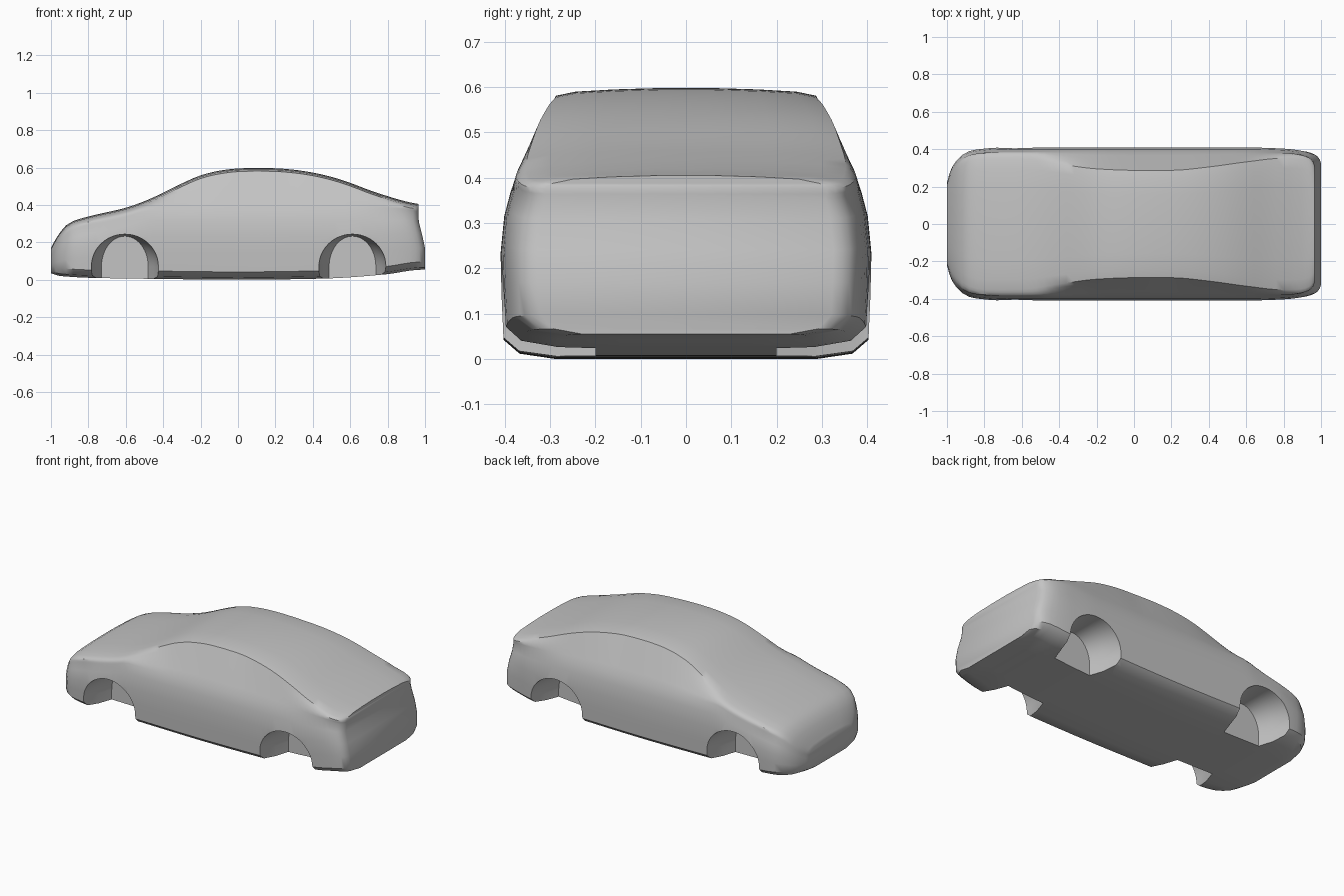
import bpy, bmesh, math

if "Cube" in bpy.data.objects:
    bpy.data.objects.remove(bpy.data.objects["Cube"], do_unlink=True)

# Single body paint
paint = bpy.data.materials.new("body_grey")
paint.use_nodes = True
GREY = (0.55, 0.55, 0.55, 1)
paint.diffuse_color = GREY
bsdf = next(n for n in paint.node_tree.nodes if n.type == 'BSDF_PRINCIPLED')
bsdf.inputs["Base Color"].default_value = GREY
bsdf.inputs["Roughness"].default_value = 0.6

# Guide curves along the length: (x, value)
TOP = [(-1, .17), (-.97, .225), (-.94, .268), (-.9, .306), (-.8, .338), (-.6, .385),
       (-.5, .42), (-.4, .465), (-.3, .515), (-.2, .558), (-.1, .583), (0, .595),
       (.1, .598), (.2, .596), (.3, .588), (.4, .573), (.5, .55), (.6, .518),
       (.7, .48), (.8, .447), (.9, .424), (1, .405)]
BOTTOM = [(-1, .035), (-.95, .02), (-.78, .01), (-.4, .004), (0, 0), (.45, .006),
          (.8, .03), (.93, .05), (1, .055)]
WIDTH = [(-1, .22), (-.985, .275), (-.96, .325), (-.92, .368), (-.88, .39), (-.82, .401),
         (-.7, .409), (0, .408), (.6, .409), (.8, .403), (.9, .393), (.95, .381),
         (.975, .368), (.99, .352), (1, .325)]
ROOF_EDGE = [(-1, .19), (-.95, .27), (-.9, .325), (-.8, .35), (-.6, .348), (-.4, .321),
             (-.2, .295), (0, .287), (.2, .287), (.4, .305), (.6, .332), (.8, .352),
             (.95, .345), (1, .31)]


def curve(keys, x):
    """Smooth Hermite interpolation that never overshoots its keys."""
    def secant(i):
        return (keys[i + 1][1] - keys[i][1]) / (keys[i + 1][0] - keys[i][0])

    def slope(i):
        if i == 0 or i == len(keys) - 1:
            return secant(min(i, len(keys) - 2))
        a, b = secant(i - 1), secant(i)
        return 2 * a * b / (a + b) if a * b > 0 else 0

    for i in range(len(keys) - 1):
        (x0, v0), (x1, v1) = keys[i], keys[i + 1]
        if x <= x1:
            h = x1 - x0
            t = (x - x0) / h
            return (v0 * (1 + 2 * t) * (1 - t) ** 2 + slope(i) * h * t * (1 - t) ** 2
                    + v1 * t * t * (3 - 2 * t) + slope(i + 1) * h * t * t * (t - 1))
    return keys[-1][1]


def half_section(x):
    """Half cross-section (y, z) from the floor up to the roof."""
    top, low, w = curve(TOP, x), curve(BOTTOM, x), curve(WIDTH, x)
    belt = min(.37, top - .05)
    mid = min(.25, low + .62 * (belt - low))
    edge_z = top - .017
    edge_y = min(curve(ROOF_EDGE, x), .9 * w)
    pts = [(.35 * w, low), (.7 * w, low), (.9 * w, low + .012), (.985 * w, low + .042),
           (.995 * w, (low + .042 + mid) / 2), (w, mid), (.98 * w, mid + .6 * (belt - mid)),
           (.945 * w, belt)]
    bulge = .014 * max(0, 1 - (edge_z - belt) / .15)
    for t in (.2, .5, .78):
        k = bulge * math.sin(math.pi * t)
        pts.append((.945 * w * (1 - t) + edge_y * t + k, belt * (1 - t) + edge_z * t + k * .4))
    pts += [(edge_y, edge_z), (edge_y * .85, top - .008),
            (edge_y * .55, top - .003), (edge_y * .2, top)]
    return pts


def tail_lean(x, z):
    """Lean the upper part of the tail forward."""
    t = min(1, max(0, (z - .17) / .15))
    u = min(1, max(0, (x - .8) / .15))
    return x - .034 * t * t * (3 - 2 * t) * u


def finish(bm, name):
    bmesh.ops.recalc_face_normals(bm, faces=bm.faces)
    mesh = bpy.data.meshes.new(name)
    bm.to_mesh(mesh)
    bm.free()
    obj = bpy.data.objects.new(name, mesh)
    bpy.context.collection.objects.link(obj)
    mesh.materials.append(paint)
    return obj


# Body shell lofted from nose to tail
stations = ([-1, -.993, -.983, -.97, -.95, -.92] + [-.88 + .04 * i for i in range(45)]
            + [.92, .95, .97, .983, .993, 1])
bm = bmesh.new()
rings = []
for x in stations:
    half = half_section(x)
    loop = half + [(-y, z) for y, z in reversed(half)]
    rings.append([bm.verts.new((tail_lean(x, z), y, z)) for y, z in loop])
n = len(rings[0])
for a, b in zip(rings, rings[1:]):
    for i in range(n):
        j = (i + 1) % n
        bm.faces.new((a[i], a[j], b[j], b[i]))
# Nose and tail faces are closed with horizontal bands
for ring in (rings[0], rings[-1]):
    for i in range(n // 2 - 1):
        bm.faces.new((ring[i], ring[i + 1], ring[n - 2 - i], ring[n - 1 - i]))
body = finish(bm, "car_body")


def arch_cutter(cx, side):
    """Tapered wheel well, open to the outside and below."""
    bm = bmesh.new()
    loops = []
    for y, rx, rz, cz in ((.46, .185, .175, .07), (.38, .177, .173, .07),
                          (.29, .155, .169, .07), (.2, .125, .163, .07)):
        pts = [(cx + rx * math.cos(math.pi * k / 24), cz + rz * math.sin(math.pi * k / 24))
               for k in range(25)]
        pts = [(cx + rx, -.1)] + pts + [(cx - rx, -.1)]
        loops.append([bm.verts.new((px, side * y, pz)) for px, pz in pts])
    m = len(loops[0])
    for a, b in zip(loops, loops[1:]):
        for i in range(m):
            j = (i + 1) % m
            bm.faces.new((a[i], a[j], b[j], b[i]))
    bm.faces.new(loops[0])
    bm.faces.new(loops[-1])
    cutter = finish(bm, "wheel_well_cutter")
    cutter.hide_render = True
    return cutter


# Cut the four wheel wells
bpy.context.view_layer.objects.active = body
for cx in (-.605, .612):
    for side in (-1, 1):
        cutter = arch_cutter(cx, side)
        mod = body.modifiers.new("wheel_well", 'BOOLEAN')
        mod.operation = 'DIFFERENCE'
        mod.solver = 'EXACT'
        mod.object = cutter
        bpy.ops.object.modifier_apply(modifier=mod.name)
        bpy.data.objects.remove(cutter, do_unlink=True)

# Smooth shading with crisp creases
bpy.ops.object.select_all(action='DESELECT')
body.select_set(True)
bpy.context.view_layer.objects.active = body
bpy.ops.object.shade_smooth_by_angle(angle=math.radians(35))
